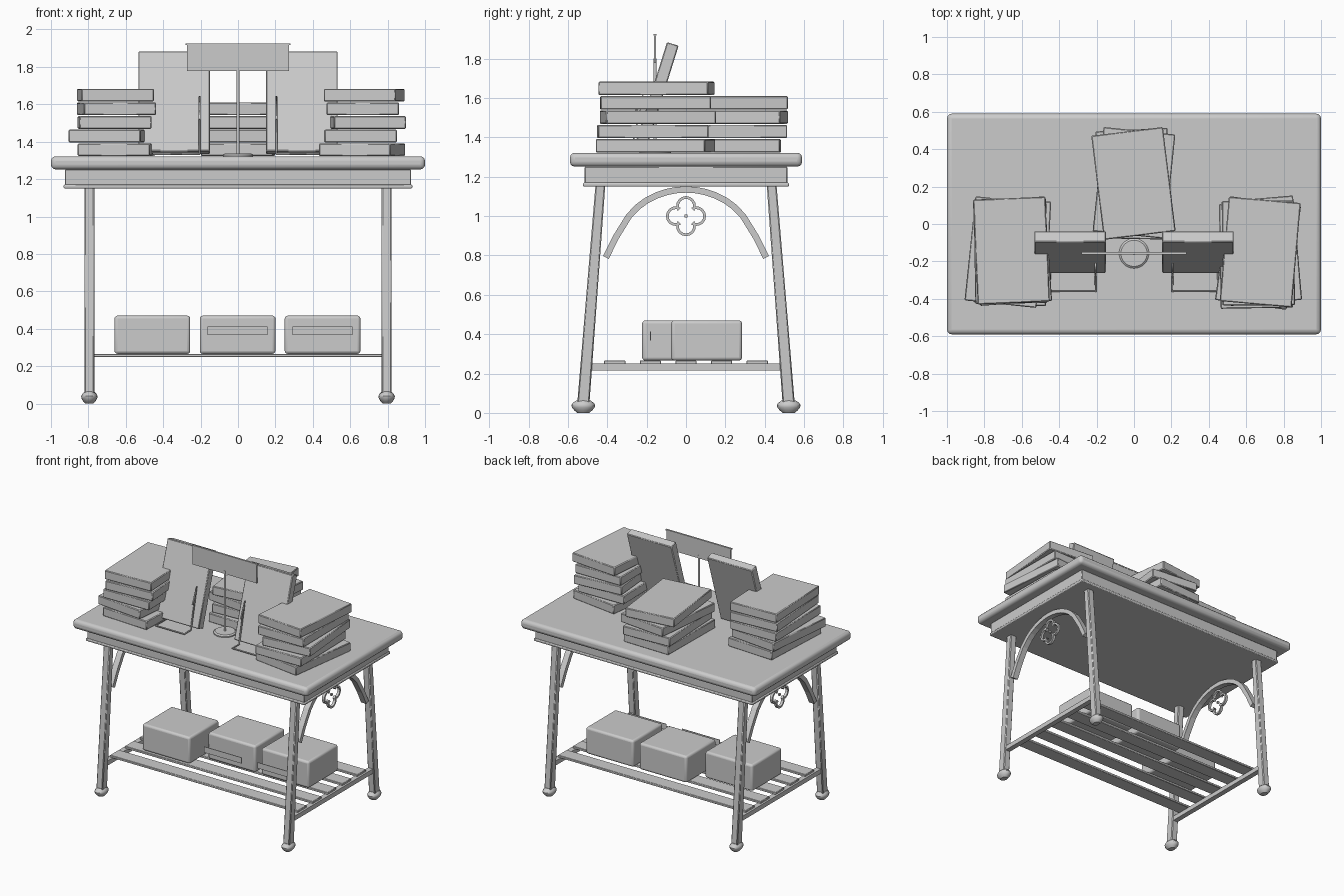
import bpy, bmesh, math
from mathutils import Vector, Matrix

if "Cube" in bpy.data.objects:
    bpy.data.objects.remove(bpy.data.objects["Cube"])

grey = bpy.data.materials.new("plain_grey")
grey.diffuse_color = (0.6, 0.6, 0.6, 1)
grey.use_nodes = True
grey.node_tree.nodes["Principled BSDF"].inputs["Base Color"].default_value = grey.diffuse_color


def finish(name, bm, bevel=0, segments=2, smooth=True):
    me = bpy.data.meshes.new(name)
    bmesh.ops.recalc_face_normals(bm, faces=bm.faces)
    bm.to_mesh(me)
    bm.free()
    me.materials.append(grey)
    ob = bpy.data.objects.new(name, me)
    bpy.context.collection.objects.link(ob)
    if bevel:
        mod = ob.modifiers.new("bevel", 'BEVEL')
        mod.width, mod.segments = bevel, segments
    if smooth:
        bpy.ops.object.select_all(action='DESELECT')
        ob.select_set(True)
        bpy.context.view_layer.objects.active = ob
        bpy.ops.object.shade_smooth_by_angle(angle=math.radians(35))
    return ob


def box(name, centre, size, bevel=0, segments=2, rot=(0, 'Z')):
    bm = bmesh.new()
    bmesh.ops.create_cube(bm, size=1)
    m = (Matrix.Translation(centre) @ Matrix.Rotation(math.radians(rot[0]), 4, rot[1])
         @ Matrix.Diagonal((*size, 1)))
    bm.transform(m)
    return finish(name, bm, bevel, segments, smooth=bevel > 0)


def lathe(name, centre, profile, sides=24, scale=(1, 1)):
    """Stack rings of (radius, z) into a closed turned part."""
    bm = bmesh.new()
    rings = [[bm.verts.new((centre[0] + r * scale[0] * math.cos(2 * math.pi * i / sides),
                            centre[1] + r * scale[1] * math.sin(2 * math.pi * i / sides), z))
              for i in range(sides)] for r, z in profile]
    for a, b in zip(rings, rings[1:]):
        for i in range(sides):
            j = (i + 1) % sides
            bm.faces.new((a[i], a[j], b[j], b[i]))
    bm.faces.new(rings[0])
    bm.faces.new(rings[-1])
    return finish(name, bm)


def strip(name, path, x, width, thick, closed=False):
    """Rectangular bar swept along a (y, z) path, extruded across x."""
    bm = bmesh.new()
    n, rings = len(path), []
    pts = [Vector(p) for p in path]
    for i, p in enumerate(pts):
        a = pts[i - 1] if closed or i else p
        b = pts[(i + 1) % n] if closed or i < n - 1 else p
        t = (b - a).normalized()
        nrm = Vector((-t.y, t.x)) * thick / 2
        rings.append([bm.verts.new((x + sx * width / 2, p.x + s * nrm.x, p.y + s * nrm.y))
                      for sx, s in ((-1, -1), (1, -1), (1, 1), (-1, 1))])
    for i in range(n if closed else n - 1):
        a, b = rings[i], rings[(i + 1) % n]
        for k in range(4):
            bm.faces.new((a[k], a[(k + 1) % 4], b[(k + 1) % 4], b[k]))
    if not closed:
        bm.faces.new(rings[0])
        bm.faces.new(rings[-1])
    return finish(name, bm, smooth=False)


def wire(name, points, radius):
    cu = bpy.data.curves.new(name, 'CURVE')
    cu.dimensions, cu.bevel_depth, cu.bevel_resolution = '3D', radius, 1
    cu.use_fill_caps = True
    sp = cu.splines.new('POLY')
    sp.points.add(len(points) - 1)
    for q, p in zip(sp.points, points):
        q.co = (*p, 1)
    cu.materials.append(grey)
    ob = bpy.data.objects.new(name, cu)
    bpy.context.collection.objects.link(ob)


# Table top and apron with its lower lip
box("table_top", (0, 0, 1.287), (2, 1.18, 0.07), 0.025, 3)
box("apron", (0, 0, 1.207), (1.85, 1.03, 0.09), 0.004, 1)
box("apron_lip", (0, 0, 1.16), (1.864, 1.046, 0.02), 0.006, 2)

# Splayed legs, oval feet, arches and trefoil-style rings at both ends
half_arch = [(0.407, 0.79), (0.355, 0.895), (0.29, 1.0), (0.245, 1.047), (0.2, 1.08),
             (0.15, 1.105), (0.1, 1.122), (0.05, 1.132)]
arch = [(-y, z) for y, z in half_arch] + [(0, 1.135)] + half_arch[::-1]
foil = []
for k in range(4):
    c = k * math.pi / 2
    for i in range(11):
        a = c + math.radians(-120 + 24 * i)
        foil.append((0.052 * math.cos(c) + 0.043 * math.cos(a),
                     1.0 + 0.052 * math.sin(c) + 0.043 * math.sin(a)))
for sx, side in ((-1, "left"), (1, "right")):
    x = sx * 0.795
    for sy, end in ((-1, "front"), (1, "back")):
        bm = bmesh.new()
        bmesh.ops.create_cube(bm, size=1)
        for v in bm.verts:
            top = v.co.z > 0
            cy, w = (0.435, 0.05) if top else (0.522, 0.062)
            v.co = (x + v.co.x * 0.054, sy * cy + v.co.y * w, 1.16 if top else 0.045)
        finish(f"{side}_{end}_leg", bm, 0.006, 1)
        lathe(f"{side}_{end}_foot", (x, sy * 0.522),
              [(0.03, 0.0), (0.045, 0.012), (0.058, 0.028), (0.06, 0.04), (0.052, 0.052), (0.035, 0.064)],
              16, (0.73, 1))
    strip(f"{side}_arch", arch, x, 0.045, 0.032)
    strip(f"{side}_quatrefoil", foil, x, 0.02, 0.014, closed=True)
    box(f"{side}_quatrefoil_pin", (x, 0, 1.0), (0.015, 0.015, 0.015))
    box(f"{side}_shelf_rail", (x, 0, 0.233), (0.04, 0.96, 0.035))

# Slatted shelf
for i in range(5):
    box(f"shelf_slat_{i}", (0, (i - 2) * 0.181, 0.257), (1.6, 0.108, 0.018), 0.003, 1)

# Storage boxes and label plates
for name, x, y in (("left", -0.458, -0.043), ("middle", -0.002, 0.105), ("right", 0.452, 0.105)):
    box(f"{name}_storage_box", (x, y, 0.368), (0.405, 0.36, 0.204), 0.016, 3)
    if name != "left":
        box(f"{name}_box_label", (x, -0.18, 0.39), (0.32, 0.005, 0.045))

# Book stacks: (x, y, turn in degrees) from the bottom up
stacks = {
    "left": [(-0.65, -0.15, -3), (-0.685, -0.15, -6), (-0.66, -0.145, 1), (-0.65, -0.145, 4), (-0.655, -0.142, 2.5)],
    "right": [(0.663, -0.155, -8), (0.652, -0.17, 1), (0.682, -0.143, 5), (0.665, -0.155, 0.5), (0.675, -0.15, -5)],
    "back": [(0, 0.2, -1), (0, 0.225, 3), (0.0, 0.22, -6), (-0.003, 0.217, 7)],
}
for side, books in stacks.items():
    for i, (x, y, turn) in enumerate(books):
        box(f"{side}_stack_book_{i}", (x, y, 1.357 + i * 0.073), (0.386, 0.56, 0.068),
            0.005, 1, (turn, 'Z'))

# Leaning display books on wire stands
tilt = math.radians(17.4)
up = Vector((0, math.sin(tilt), math.cos(tilt)))
back = Vector((0, math.cos(tilt), -math.sin(tilt)))
for s, side in ((-1, "left"), (1, "right")):
    mid = Vector((s * 0.342, -0.264, 1.35)) + up * 0.28 + back * 0.031
    box(f"{side}_display_book", mid, (0.382, 0.062, 0.56), 0.005, 1, (-17.4, 'X'))
    wire(f"{side}_display_stand",
         [(s * 0.45, -0.2, 1.335), (s * 0.45, -0.36, 1.335), (s * 0.205, -0.36, 1.335),
          (s * 0.205, -0.28, 1.335), (s * 0.205, -0.21, 1.64), (s * 0.205, -0.26, 1.52)], 0.006)

# Sign on a slim post
lathe("sign_base", (0, -0.157), [(0.08, 1.32), (0.08, 1.33), (0.07, 1.338)], 32)
lathe("sign_post", (0, -0.157), [(0.008, 1.33), (0.008, 1.8)], 12)
box("sign_panel", (0, -0.157, 1.85), (0.545, 0.01, 0.146))
box("sign_rim", (0, -0.157, 1.921), (0.56, 0.014, 0.008))
